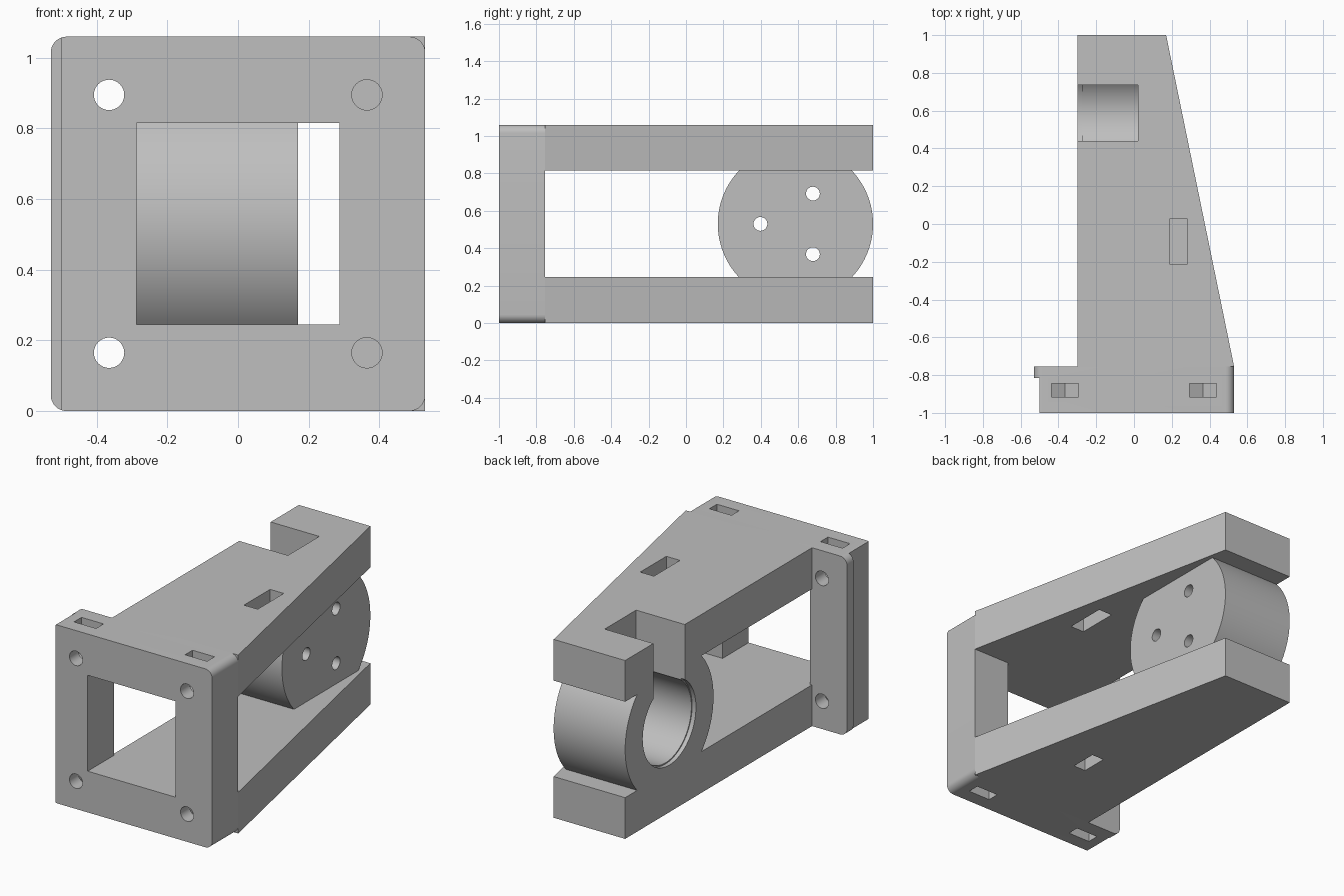
import bpy, bmesh
from math import cos, sin, pi, asin

if "Cube" in bpy.data.objects:
    bpy.data.objects.remove(bpy.data.objects["Cube"], do_unlink=True)

grey = bpy.data.materials.new("plain_grey")
grey.use_nodes = True
COLOUR = (0.52, 0.52, 0.52, 1)
grey.diffuse_color = COLOUR
grey.node_tree.nodes["Principled BSDF"].inputs["Base Color"].default_value = COLOUR

HEIGHT, MID = 1.06, 0.53
GAP_LOW, GAP_HIGH = 0.245, 0.815
SIDE, BACK = -0.3, -0.755
BARREL_Y, BARREL_R, BARREL_END = 0.585, 0.415, 0.17


def arc(cu, cv, r, start=0.0, end=2 * pi, n=64, closed=True):
    steps = n if closed else n - 1
    return [(cu + r * cos(start + (end - start) * i / steps),
             cv + r * sin(start + (end - start) * i / steps)) for i in range(n)]


def rect(u0, u1, v0, v1):
    return [(u0, v0), (u1, v0), (u1, v1), (u0, v1)]


def prism(name, outline, axis, low, high):
    """Extrude a flat outline along one axis."""
    place = {"x": lambda u, v, w: (w, u, v),
             "y": lambda u, v, w: (u, w, v),
             "z": lambda u, v, w: (u, v, w)}[axis]
    bm = bmesh.new()
    rings = [[bm.verts.new(place(u, v, w)) for u, v in outline] for w in (low, high)]
    for ring in rings:
        bm.faces.new(ring)
    n = len(outline)
    for i in range(n):
        j = (i + 1) % n
        bm.faces.new((rings[0][i], rings[0][j], rings[1][j], rings[1][i]))
    bmesh.ops.recalc_face_normals(bm, faces=bm.faces)
    mesh = bpy.data.meshes.new(name)
    bm.to_mesh(mesh)
    bm.free()
    mesh.materials.append(grey)
    obj = bpy.data.objects.new(name, mesh)
    bpy.context.collection.objects.link(obj)
    return obj


def cut(obj, outline, axis, low, high):
    """Subtract a prism from a part."""
    cutter = prism("cutter", outline, axis, low, high)
    cutter.hide_render = True
    mod = obj.modifiers.new("cut", "BOOLEAN")
    mod.operation, mod.solver, mod.object = "DIFFERENCE", "EXACT", cutter
    bpy.context.view_layer.objects.active = obj
    bpy.ops.object.modifier_apply(modifier=mod.name)
    bpy.data.objects.remove(cutter, do_unlink=True)


# Front plate with rounded corners, window and a lip along one side
r, half = 0.045, 0.53
outline = []
for k, (su, sv) in enumerate([(1, 1), (-1, 1), (-1, -1), (1, -1)]):
    outline += arc(su * (half - r), MID + sv * (MID - r), r,
                   k * pi / 2, (k + 1) * pi / 2, 9, False)
plate = prism("front_plate", outline, "y", -1, BACK)
cut(plate, rect(-0.6, -0.5, -0.1, 1.2), "y", -1.1, -0.815)
cut(plate, rect(-0.288, 0.288, GAP_LOW, GAP_HIGH), "y", -1.1, -0.6)

# Screw holes and pointed nut pockets
for x in (-0.365, 0.365):
    for s in (-1, 1):
        z = MID + s * 0.365
        cut(plate, arc(x, z, 0.043, n=32), "y", -1.1, -0.6)
        w, outer = 0.0725, MID + s * 0.6
        pocket = [(x - w, outer), (x - w, z - s * 0.042), (x, z - s * 0.082),
                  (x + w, z - s * 0.042), (x + w, outer)]
        cut(plate, pocket, "y", -0.915, -0.845)

# Tapered arms
taper = [(SIDE, BACK), (0.53, BACK), (BARREL_END, 1), (SIDE, 1)]
lower_arm = prism("lower_arm", taper, "z", 0, GAP_LOW)
upper_arm = prism("upper_arm", taper, "z", GAP_HIGH, HEIGHT)
cut(upper_arm, rect(0.19, 0.28, -0.215, 0.03), "z", 0.7, 1.2)
cut(lower_arm, rect(0.09, 0.17, -0.32, -0.16), "z", -0.1, 0.1)

# Barrel between the arms, flattened above and below
a = asin((GAP_HIGH - MID) / BARREL_R)
sides = (arc(BARREL_Y, MID, BARREL_R, -a, a, 33, False)
         + arc(BARREL_Y, MID, BARREL_R, pi - a, pi + a, 33, False))
barrel = prism("barrel", sides, "x", SIDE, BARREL_END)
cut(barrel, arc(BARREL_Y, MID, 0.243), "x", -0.4, 0.02)
cut(barrel, arc(BARREL_Y, MID, 0.25), "x", -0.4, -0.275)
for k in range(3):
    t = pi / 3 + k * 2 * pi / 3
    cut(barrel, arc(BARREL_Y + 0.187 * cos(t), MID + 0.187 * sin(t), 0.037, n=32),
        "x", -0.05, 0.3)

# Slot from the top down into the bore
for part in (barrel, upper_arm):
    cut(part, rect(-0.4, 0.02, 0.44, 0.735), "z", MID, 1.2)

# Smooth the curved walls, keep edges sharp
for obj in (plate, lower_arm, upper_arm, barrel):
    bpy.ops.object.select_all(action="DESELECT")
    obj.select_set(True)
    bpy.context.view_layer.objects.active = obj
    bpy.ops.object.shade_smooth_by_angle(angle=pi / 7)
